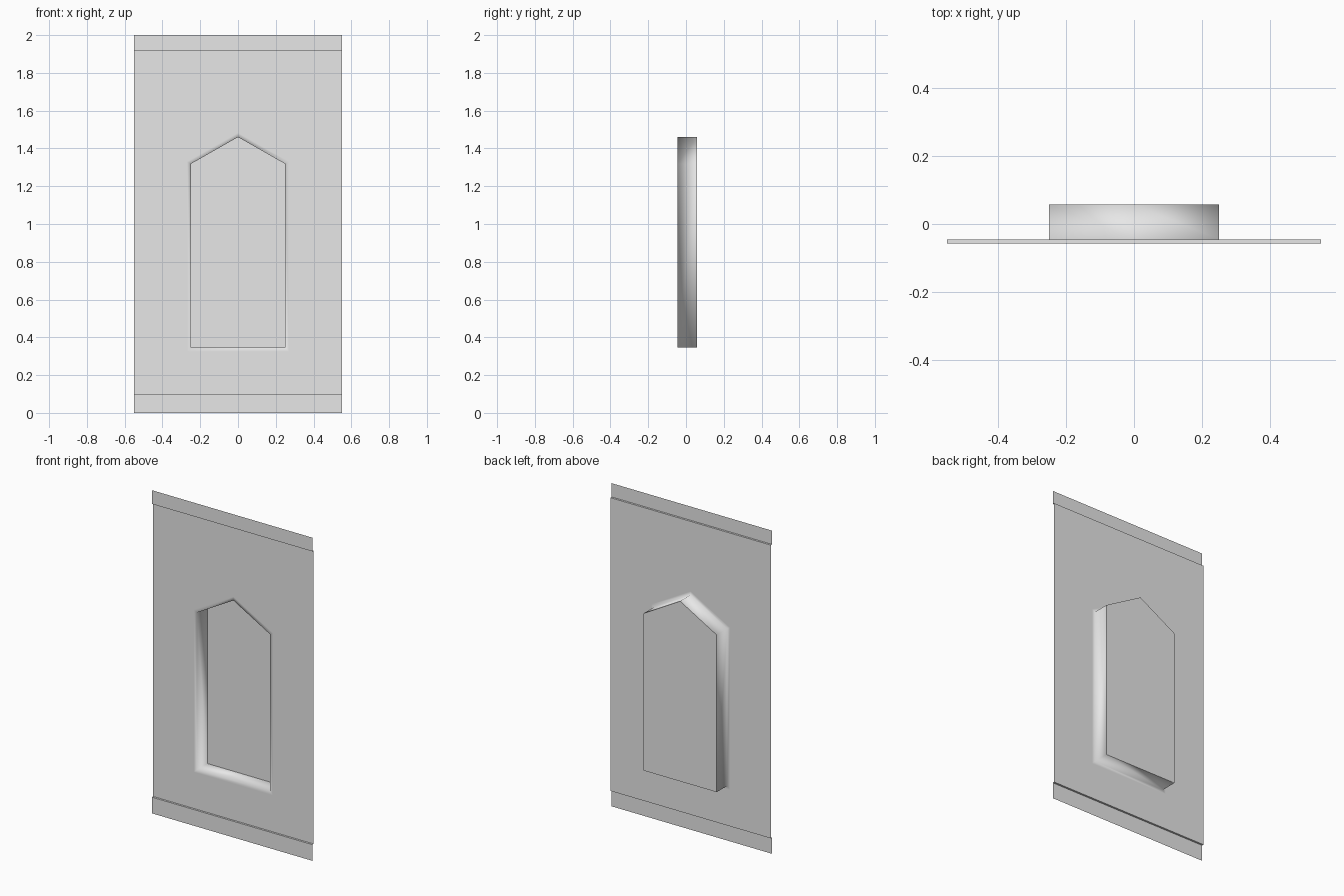
import bpy
import bmesh

cube = bpy.data.objects.get("Cube")
if cube:
    bpy.data.objects.remove(cube, do_unlink=True)

HALF_WIDTH = 0.55
TRIM_Y, WALL_Y, BACK_Y = -0.057, -0.045, 0.057
SKIRT_TOP, CORNICE_BOTTOM, HEIGHT = 0.1, 1.915, 2.0

plaster = bpy.data.materials.new("plain_plaster")
plaster.use_nodes = True
plaster.diffuse_color = (0.8, 0.8, 0.8, 1)
plaster.node_tree.nodes["Principled BSDF"].inputs["Base Color"].default_value = (0.8, 0.8, 0.8, 1)


def finish(name, bm):
    """Turn a bmesh into a named object with the plaster material."""
    mesh = bpy.data.meshes.new(name)
    bm.to_mesh(mesh)
    bm.free()
    mesh.materials.append(plaster)
    obj = bpy.data.objects.new(name, mesh)
    bpy.context.collection.objects.link(obj)
    return obj


def gabled_outline(half, bottom, shoulder, apex):
    """Five-cornered outline, counter-clockwise seen from the front."""
    return [(-half, bottom), (half, bottom), (half, shoulder), (0, apex), (-half, shoulder)]


def add_loop(bm, outline, y):
    return [bm.verts.new((x, y, z)) for x, z in outline]


def bridge(bm, outer, inner):
    """Join two loops with quads, shaded smooth."""
    count = len(outer)
    for i in range(count):
        j = (i + 1) % count
        bm.faces.new((outer[i], outer[j], inner[j], inner[i])).smooth = True


# Wall, flush border, and recessed pointed niche as one open surface
opening = gabled_outline(0.25, 0.345, 1.318, 1.46)
border = gabled_outline(0.27, 0.325, 1.33, 1.483)
wall = gabled_outline(HALF_WIDTH, SKIRT_TOP, CORNICE_BOTTOM, CORNICE_BOTTOM)

bm = bmesh.new()
loops = [add_loop(bm, outline, y) for outline, y in
         ((wall, WALL_Y), (border, WALL_Y), (opening, WALL_Y), (opening, BACK_Y))]
for outer, inner in zip(loops, loops[1:]):
    bridge(bm, outer, inner)
niche_back = bm.faces.new(loops[-1])
for edge in niche_back.edges:
    edge.smooth = False
finish("wall_with_niche", bm)


def trim_strip(name, profile):
    """Sweep a (y, z) profile, listed bottom to top, across the wall width."""
    bm = bmesh.new()
    rows = [[bm.verts.new((x, y, z)) for x in (-HALF_WIDTH, HALF_WIDTH)] for y, z in profile]
    for low, high in zip(rows, rows[1:]):
        bm.faces.new((low[0], low[1], high[1], high[0]))
    finish(name, bm)


# Slightly proud trims along the bottom and top
trim_strip("bottom_trim", [(TRIM_Y, 0), (TRIM_Y, SKIRT_TOP), (WALL_Y, SKIRT_TOP)])
trim_strip("top_trim", [(WALL_Y, CORNICE_BOTTOM), (TRIM_Y, CORNICE_BOTTOM), (TRIM_Y, HEIGHT)])
